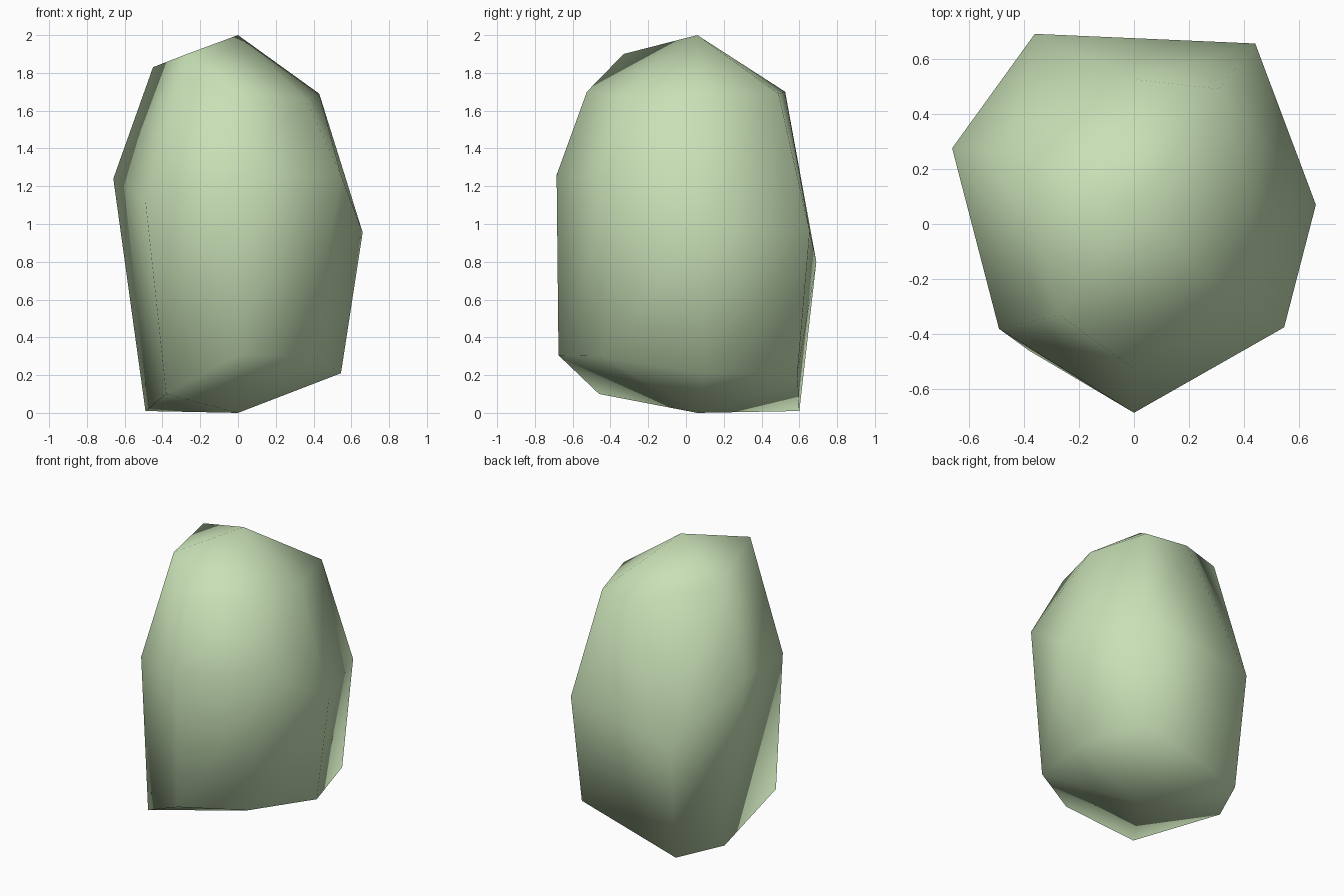
import bpy
import bmesh

default_cube = bpy.data.objects.get("Cube")
if default_cube:
    bpy.data.objects.remove(default_cube, do_unlink=True)


def make_material(name, colour):
    material = bpy.data.materials.new(name)
    material.use_nodes = True
    material.diffuse_color = colour
    shader = material.node_tree.nodes["Principled BSDF"]
    shader.inputs["Base Color"].default_value = colour
    shader.inputs["Roughness"].default_value = 0.9
    return material


def loft_rings(name, bottom_tip, rings, top_tip):
    """Closed lump: matching rings of points, capped by fans at both tips."""
    bm = bmesh.new()
    loops = [[bm.verts.new(point) for point in ring] for ring in rings]
    bottom, top = bm.verts.new(bottom_tip), bm.verts.new(top_tip)
    count = len(rings[0])
    for i in range(count):
        j = (i + 1) % count
        bm.faces.new((bottom, loops[0][j], loops[0][i]))
        for low, high in zip(loops, loops[1:]):
            bm.faces.new((low[i], low[j], high[j], high[i]))
        bm.faces.new((loops[-1][i], loops[-1][j], top))
    bmesh.ops.recalc_face_normals(bm, faces=bm.faces[:])
    for face in bm.faces:
        face.smooth = True
    mesh = bpy.data.meshes.new(name)
    bm.to_mesh(mesh)
    bm.free()
    obj = bpy.data.objects.new(name, mesh)
    bpy.context.scene.collection.objects.link(obj)
    return obj


# Each ring runs anticlockwise from the front point
base_ring = [(0, -.675, .305), (.39, -.45, .3), (.545, .1, .21), (.4, .59, .21),
             (-.34, .6, .01), (-.49, .27, .01), (-.38, -.46, .1)]
belly_ring = [(0, -.685, 1.26), (.545, -.375, 1.26), (.66, .07, .955), (.44, .655, .96),
              (-.36, .69, .8), (-.66, .275, 1.24), (-.49, -.38, 1.12)]
shoulder_ring = [(0, -.525, 1.7), (.36, -.28, 1.66), (.43, .08, 1.69), (.31, .49, 1.69),
                 (0, .525, 1.7), (-.45, .26, 1.83), (-.27, -.33, 1.9)]

# Rounded irregular lump
lump = loft_rings("rounded_lump", (0, .06, 0),
                  [base_ring, belly_ring, shoulder_ring], (0, .06, 2))
lump.data.materials.append(make_material("pale leaf green", (.58, .75, .47, 1)))
